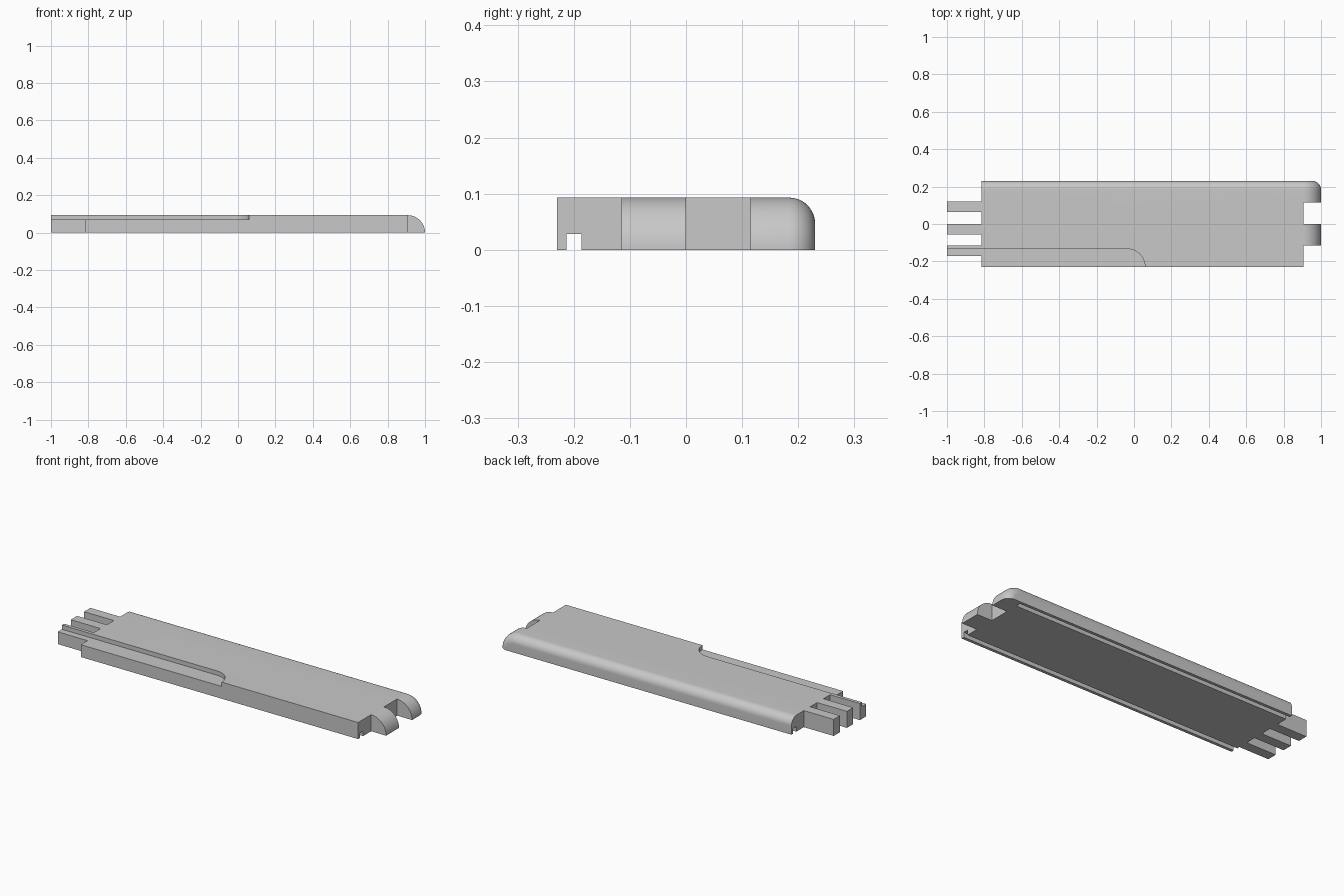
import bpy, bmesh
from math import sin, cos, pi

default = bpy.data.objects.get("Cube")
if default:
    bpy.data.objects.remove(default, do_unlink=True)

H = 0.093            # slab height, also the radius of the rounded end
W = 0.23             # half width
LEFT, RIGHT = -0.815, 1.0 - H
FILLET = 0.046

grey = bpy.data.materials.new("plain grey")
grey.use_nodes = True
grey.diffuse_color = (0.58, 0.58, 0.58, 1)
grey.node_tree.nodes["Principled BSDF"].inputs["Base Color"].default_value = (0.58, 0.58, 0.58, 1)


def loft(name, rings):
    """Closed solid through rings with equal point counts."""
    bm = bmesh.new()
    loops = [[bm.verts.new(p) for p in ring] for ring in rings]
    for a, b in zip(loops, loops[1:]):
        for i in range(len(a)):
            j = (i + 1) % len(a)
            bm.faces.new((a[i], a[j], b[j], b[i]))
    bm.faces.new(loops[0])
    bm.faces.new(loops[-1])
    bmesh.ops.recalc_face_normals(bm, faces=bm.faces)
    mesh = bpy.data.meshes.new(name)
    bm.to_mesh(mesh)
    bm.free()
    mesh.materials.append(grey)
    obj = bpy.data.objects.new(name, mesh)
    bpy.context.collection.objects.link(obj)
    return obj


def prism(name, outline, z0, z1):
    return loft(name, [[(x, y, z) for x, y in outline] for z in (z0, z1)])


def box(name, x0, x1, y0, y1, z0, z1):
    return prism(name, [(x0, y0), (x1, y0), (x1, y1), (x0, y1)], z0, z1)


def combine(target, tool, operation):
    tool.hide_render = True
    mod = target.modifiers.new(tool.name, 'BOOLEAN')
    mod.object, mod.operation, mod.solver = tool, operation, 'EXACT'
    bpy.context.view_layer.objects.active = target
    bpy.ops.object.modifier_apply(modifier=mod.name)
    bpy.data.objects.remove(tool, do_unlink=True)


def section(y, inset):
    """Side profile with a quarter-round end, shrunk by the inset."""
    r = H - inset
    arc = [(RIGHT + r * sin(t), y, r * cos(t))
           for t in (pi / 2 * i / 20 for i in range(21))]
    return [(LEFT, y, 0), (LEFT, y, r)] + arc


# Slab with a rolling fillet along the back and round the end
steps = [pi / 2 * i / 12 for i in range(13)]
slab = loft("hinged_panel", [section(-W, 0)] + [
    section(W - FILLET + FILLET * sin(a), FILLET * (1 - cos(a))) for a in steps])

# Tongues on the left end
for y in (-0.17, -0.055, 0.063):
    combine(slab, box("tongue", -1, LEFT + 0.05, y, y + 0.056, 0, H), 'UNION')

# Notches that leave two rounded knuckles
combine(slab, box("front_notch", RIGHT, 1.1, -0.3, -0.115, -0.1, 0.2), 'DIFFERENCE')
combine(slab, box("middle_notch", RIGHT, 1.1, 0, 0.115, -0.1, 0.2), 'DIFFERENCE')

# Grooves underneath
combine(slab, box("front_groove", -1.1, 1.1, -0.213, -0.186, -0.1, 0.028), 'DIFFERENCE')
combine(slab, box("back_groove", -1.1, RIGHT, 0.186, 0.213, -0.1, 0.028), 'DIFFERENCE')

# Shallow recess with a curved end on the front edge
R = 0.097
curve = [(-0.038 + R * sin(t), -W + R * cos(t)) for t in (pi / 2 * i / 16 for i in range(17))]
outline = [(-1.1, -W + R)] + curve + [(curve[-1][0], -0.3), (-1.1, -0.3)]
combine(slab, prism("recess", outline, 0.069, 0.2), 'DIFFERENCE')

bpy.ops.object.select_all(action='DESELECT')
slab.select_set(True)
bpy.context.view_layer.objects.active = slab
bpy.ops.object.shade_smooth_by_angle(angle=0.5)
